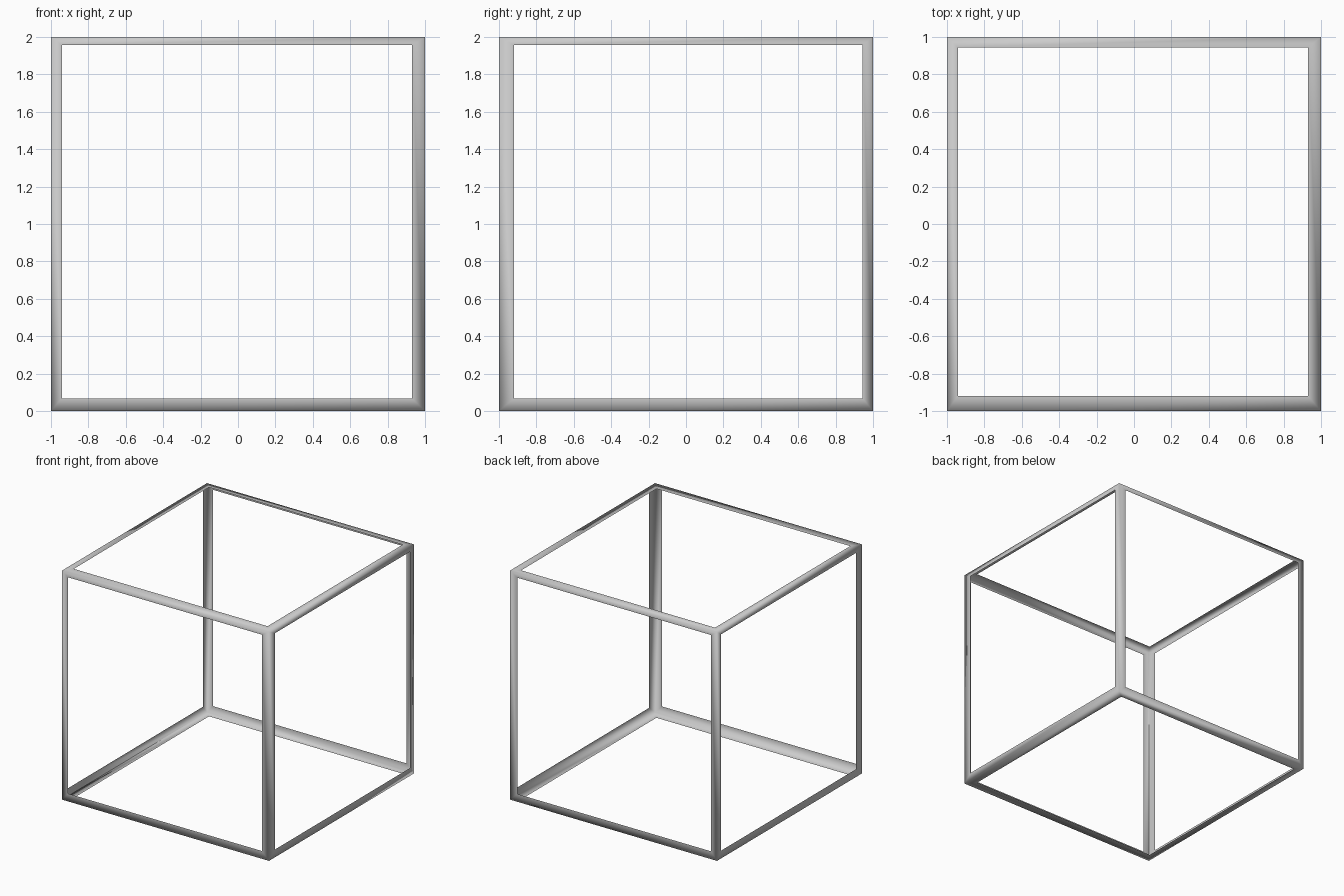
import bpy, bmesh

if "Cube" in bpy.data.objects:
    bpy.data.objects.remove(bpy.data.objects["Cube"])

# Inner opening limits on each axis (low, high); the outer cube is -1..1, 0..2
LIMITS = [(-0.942, 0.93), (-0.92, 0.945), (0.068, 1.957)]
LOW, HIGH = (-1, -1, 0), (1, 1, 2)

# Outer cube with an inset window in every face
bm = bmesh.new()
bmesh.ops.create_cube(bm, size=2)
bmesh.ops.translate(bm, verts=bm.verts, vec=(0, 0, 1))
windows = list(bm.faces)
bmesh.ops.inset_individual(bm, faces=windows, thickness=0.06)

# Slide each window corner to the uneven opening limits
for v in {v for f in windows for v in f.verts}:
    for i, (lo, hi) in enumerate(LIMITS):
        if LOW[i] + 0.01 < v.co[i] < HIGH[i] - 0.01:
            v.co[i] = lo if v.co[i] < (LOW[i] + HIGH[i]) / 2 else hi

# Open the windows, leaving thin L-shaped edge strips
bmesh.ops.delete(bm, geom=windows, context='FACES_ONLY')

# Smooth shading, with hard corners on two left-side edges
for f in bm.faces:
    f.smooth = True
for e in bm.edges:
    left = all(v.co.x < -0.99 for v in e.verts)
    front = all(v.co.y < -0.99 for v in e.verts)
    bottom = all(v.co.z < 0.01 for v in e.verts)
    if left and (front or bottom):
        e.smooth = False

mesh = bpy.data.meshes.new("cube_frame")
bm.to_mesh(mesh)
bm.free()
frame = bpy.data.objects.new("cube_frame", mesh)
bpy.context.collection.objects.link(frame)
